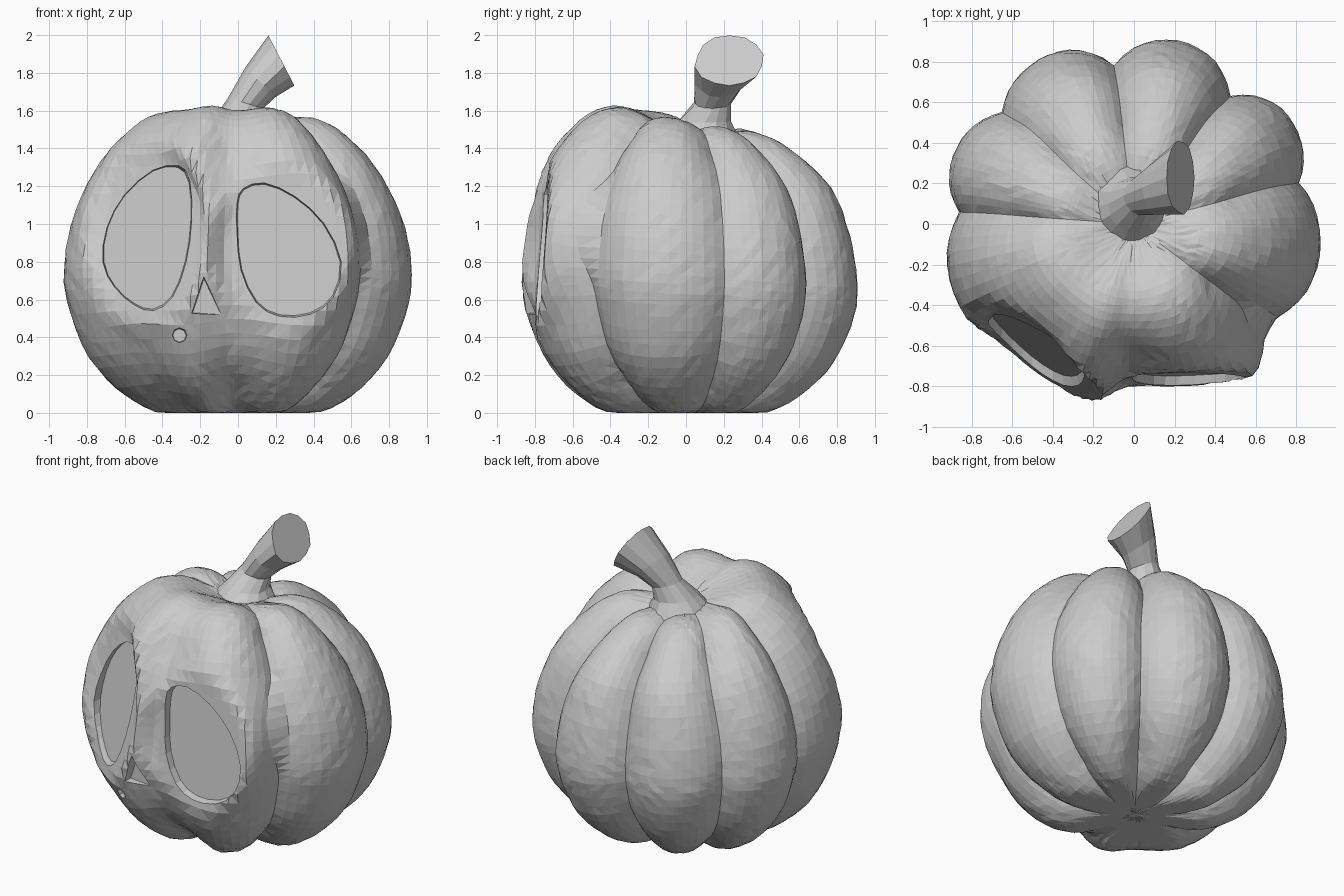
import bpy, bmesh, random
from math import radians, cos, sin, pi, exp, hypot
from mathutils import Vector

if "Cube" in bpy.data.objects:
    bpy.data.objects.remove(bpy.data.objects["Cube"])

random.seed(4)


def spline(pts, n, closed=False):
    """Catmull-Rom samples through 2D points, n per span."""
    p = [Vector(q) for q in pts]
    count = len(p) if closed else len(p) - 1
    get = (lambda i: p[i % len(p)]) if closed else (lambda i: p[max(0, min(i, len(p) - 1))])
    out = []
    for i in range(count):
        a, b, c, d = get(i - 1), get(i), get(i + 1), get(i + 2)
        for k in range(n):
            t = k / n
            out.append(0.5 * (2 * b + (c - a) * t + (2 * a - 5 * b + 4 * c - d) * t * t
                              + (3 * b - a - 3 * c + d) * t ** 3))
    if not closed:
        out.append(p[-1])
    return out


def smoothstep(lo, hi, v):
    t = max(0, min(1, (v - lo) / (hi - lo)))
    return t * t * (3 - 2 * t)


def loft(name, rings, tri=False):
    """Closed solid through rings of equal length, capped at both ends."""
    bm = bmesh.new()
    loops = [[bm.verts.new(v) for v in r] for r in rings]
    for a, b in zip(loops, loops[1:]):
        for i in range(len(a)):
            j = (i + 1) % len(a)
            bm.faces.new((a[i], a[j], b[j], b[i]))
    bm.faces.new(loops[0][::-1])
    bm.faces.new(loops[-1])
    bmesh.ops.recalc_face_normals(bm, faces=bm.faces)
    if tri:
        bmesh.ops.triangulate(bm, faces=bm.faces)
    me = bpy.data.meshes.new(name)
    bm.to_mesh(me)
    bm.free()
    ob = bpy.data.objects.new(name, me)
    bpy.context.collection.objects.link(ob)
    return ob


# Flat panels behind the eyes: y = base + sx * (x - cx) + sz * (z - cz)
def panel(base, cx, cz, sx, sz):
    return lambda x, z: base + sx * (x - cx) + sz * (z - cz)


right_plane = panel(-.715, .27, .87, .04, .09)
left_plane = panel(-.575, -.47, .92, -.72, .28)
# Eye sockets: centre x, z, radii, panel, panel normal (unscaled)
sockets = [(.26, .87, .30, .36, right_plane, Vector((.04, -1, .09))),
           (-.48, .92, .25, .40, left_plane, Vector((-.72, -1, .28)))]

# Pumpkin body: side profile (radius, height) swept around with lobes
profile = spline([(0.03, 0), (0.38, -0.01), (0.61, 0.09), (0.80, 0.29), (0.91, 0.57),
                  (0.925, 0.79), (0.87, 1.05), (0.73, 1.32), (0.54, 1.51),
                  (0.37, 1.57), (0.2, 1.53), (0.03, 1.47)], 4)
# Grooves: (angle in degrees, depth, soft face groove)
grooves = [(-92, .09, True), (-37, .12, False), (14, .09, False), (53, .14, False),
           (97, .14, False), (139, .09, False), (176, .09, False), (232, .025, True),
           (268, .09, True)]
SEG = 13
spokes = []
for g0, g1 in zip(grooves, grooves[1:]):
    for k in range(SEG):
        u = k / SEG
        _, depth, soft = g0 if u < .5 else g1
        v = abs(2 * u - 1)
        shape = (1 - cos(pi * v)) / 2 if soft else v ** 2.2
        spokes.append((radians(g0[0] + (g1[0] - g0[0]) * u), depth * shape, soft))

rings = []
for i, p in enumerate(profile):
    tan = (profile[min(i + 1, len(profile) - 1)] - profile[max(i - 1, 0)]).normalized()
    fade = max(0, min(1, (p.x - 0.15) / 0.4))
    ring = []
    for ang, depth, soft in spokes:
        d = depth * fade + random.uniform(-.003, .003)
        if soft:
            d *= 1 - .5 * smoothstep(1.3, 1.55, p.y)
        r, z = max(p.x - tan.y * d, .01), p.y + tan.x * d
        x, y = r * cos(ang), r * sin(ang)
        if x < 0:
            x *= 1.03
        # the crown leans: high at the front, lower and fuller at the back
        z *= 1 - .1 * y - (.04 * max(0, y) + .03 * max(0, x)) * (z / 1.5) ** 2
        if y > 0:
            y *= 1 + .08 * exp(-((z - 1.25) / .25) ** 2)
        # flatten the skin around each eye
        q = Vector((x, y, max(0, z)))
        move = Vector((0, 0, 0))
        if y < -.2:
            for cx, cz, rx, rz, plane, n in sockets:
                w = 1 - smoothstep(1.03, 1.42, hypot((x - cx) / rx, (z - cz) / rz))
                move += n * (w * (y - plane(x, z) + .045) / n.length_squared)
        ring.append(q + move)
    rings.append(ring)
body = loft("pumpkin_body", rings, tri=True)


# Carved face: front outlines pushed back to a flat inner panel
def carve(name, outline, back, flare=1.25):
    c = sum(outline, Vector((0, 0))) / len(outline)
    inner = [(p.x, back(p.x, p.y), p.y) for p in outline]
    outer = [(q.x, -1.2, q.y) for q in (c + (p - c) * flare for p in outline)]
    cutter = loft(name, [inner, outer])
    cutter.hide_render = True
    mod = body.modifiers.new(name, 'BOOLEAN')
    mod.operation = 'DIFFERENCE'
    mod.solver = 'EXACT'
    mod.object = cutter
    bpy.context.view_layer.objects.active = body
    bpy.ops.object.modifier_apply(modifier=name)
    bpy.data.objects.remove(cutter)


right_eye = spline([(0, 1.1), (.03, 1.18), (.14, 1.21), (.3, 1.14), (.45, 1.0), (.54, .8),
                    (.5, .62), (.38, .53), (.22, .52), (.1, .59), (.02, .76), (0, .95)], 2, True)
left_eye = spline([(-.26, 1.22), (-.32, 1.3), (-.45, 1.28), (-.6, 1.15), (-.69, .98), (-.71, .8),
                   (-.65, .67), (-.55, .58), (-.45, .55), (-.35, .62), (-.28, .8), (-.25, 1.02)], 2, True)
carve("right_eye_cutter", right_eye, right_plane)
carve("left_eye_cutter", left_eye, left_plane)
nose = [Vector(p) for p in ((-.18, .71), (-.24, .53), (-.09, .52))]
carve("nose_cutter", nose, lambda x, z: -.79, 1.5)
mouth = [Vector((-.31 + .035 * cos(k * pi / 4), .41 + .035 * sin(k * pi / 4))) for k in range(8)]
carve("mouth_cutter", mouth, lambda x, z: -.74, 2.0)

# Stem: flared base, narrow neck, slanted cut end; (centre, normal, radius, radius along y)
sections = [((-.02, .08, 1.46), (0, 0, 1), .20, .20),
            ((0, .10, 1.55), (.1, 0, 1), .135, .135),
            ((.04, .14, 1.64), (.3, 0, 1), .095, .095),
            ((.12, .18, 1.75), (.7, 0, .7), .11, .13),
            ((.23, .23, 1.865), (.89, 0, .46), .15, .18)]
stem_rings = []
for c, n, ru, rv in sections:
    v = Vector((0, 1, 0))
    w = v.cross(Vector(n).normalized())
    ring = []
    for k in range(14):
        a = k * 2 * pi / 14
        s = 1 + random.uniform(-.06, .06)
        ring.append(Vector(c) + w * ru * s * cos(a) + v * rv * s * sin(a))
    stem_rings.append(ring)
loft("stem", stem_rings)
